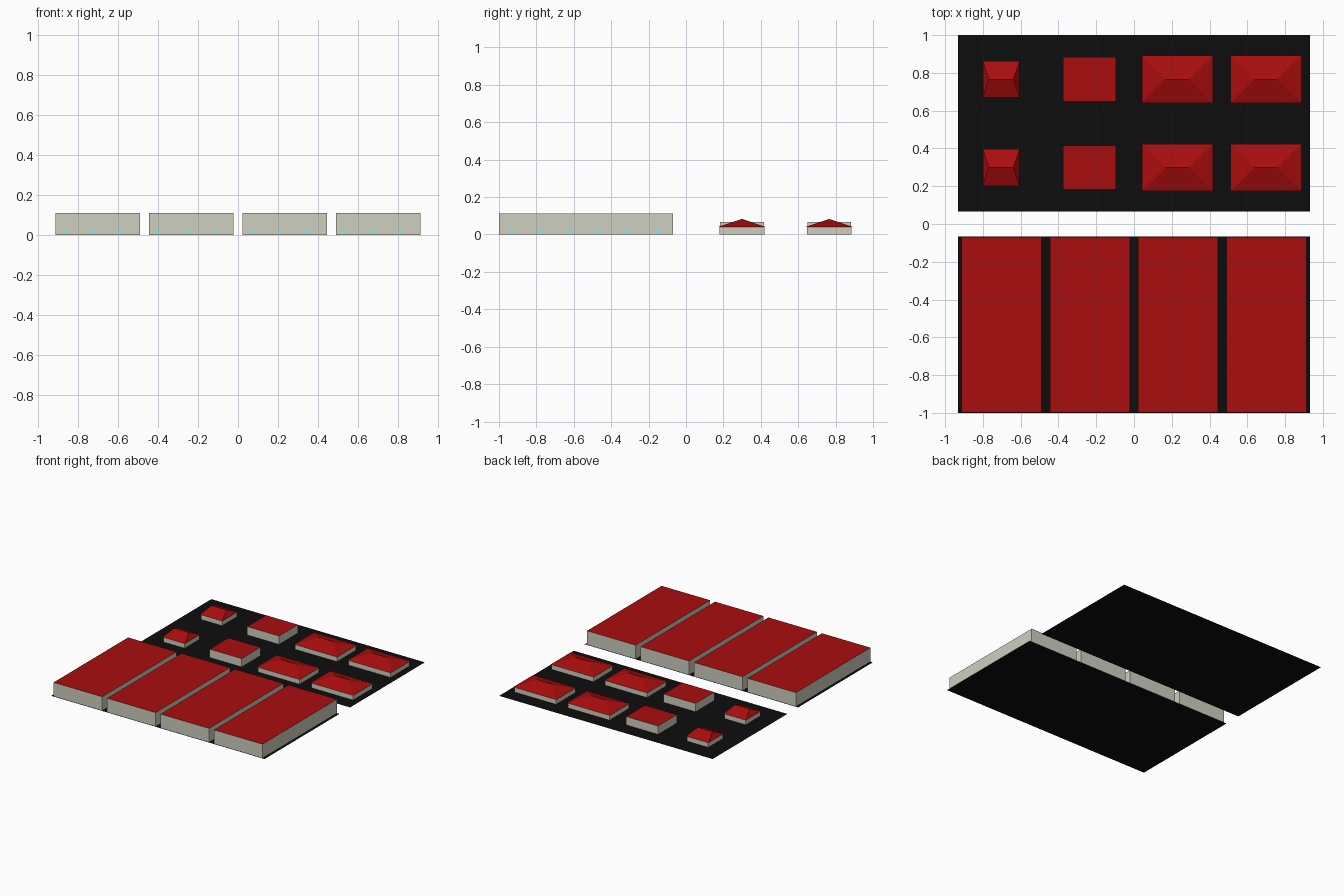
import bpy, bmesh

if "Cube" in bpy.data.objects:
    bpy.data.objects.remove(bpy.data.objects["Cube"])


def material(name, rgb):
    m = bpy.data.materials.new(name)
    m.diffuse_color = (*rgb, 1)
    m.use_nodes = True
    m.node_tree.nodes["Principled BSDF"].inputs["Base Color"].default_value = m.diffuse_color
    return m


BLACK = material("asphalt", (0.004, 0.004, 0.004))
WALL = material("plaster", (0.62, 0.62, 0.52))
RED = material("roof_red", (0.4, 0.004, 0.004))
GLASS = material("glass", (0.35, 0.75, 0.75))


def finish(name, bm, mats):
    bmesh.ops.recalc_face_normals(bm, faces=bm.faces)
    mesh = bpy.data.meshes.new(name)
    bm.to_mesh(mesh)
    bm.free()
    for m in mats:
        mesh.materials.append(m)
    obj = bpy.data.objects.new(name, mesh)
    bpy.context.collection.objects.link(obj)
    return obj


def prism(name, cx, cy, w, d, z0, z1, mats, top=None):
    """Box, or a hip roof when top gives the ridge length."""
    bm = bmesh.new()
    corners = [(-1, -1), (1, -1), (1, 1), (-1, 1)]
    low = [bm.verts.new((cx + x * w / 2, cy + y * d / 2, z0)) for x, y in corners]
    bm.faces.new(low[::-1])
    if top is None:
        high = [bm.verts.new((cx + x * w / 2, cy + y * d / 2, z1)) for x, y in corners]
        lid = bm.faces.new(high)
        lid.material_index = len(mats) - 1
        for i in range(4):
            j = (i + 1) % 4
            bm.faces.new((low[i], low[j], high[j], high[i]))
    else:
        a = bm.verts.new((cx - top / 2, cy, z1))
        b = bm.verts.new((cx + top / 2, cy, z1))
        for f in ((low[0], low[1], b, a), (low[1], low[2], b),
                  (low[2], low[3], a, b), (low[3], low[0], a)):
            bm.faces.new(f)
    return finish(name, bm, mats)


def windows(name, cx, cy, w, d, xs, ys, size, z0):
    """Small panes laid just outside all four walls."""
    bm = bmesh.new()
    e, s = 0.0012, size / 2
    for side in (-1, 1):
        for u in xs:
            y = cy + side * (d / 2 + e)
            bm.faces.new([bm.verts.new((cx + u + a * s, y, z0 + b * size))
                          for a, b in ((-1, 0), (1, 0), (1, 1), (-1, 1))])
        for u in ys:
            x = cx + side * (w / 2 + e)
            bm.faces.new([bm.verts.new((x, cy + u + a * s, z0 + b * size))
                          for a, b in ((-1, 0), (1, 0), (1, 1), (-1, 1))])
    return finish(name, bm, [GLASS])


# Ground plates
for label, cy in (("front", -0.5335), ("back", 0.5335)):
    bm = bmesh.new()
    bm.faces.new([bm.verts.new((x * 0.933, cy + y * 0.4665, 0))
                  for x, y in ((-1, -1), (1, -1), (1, 1), (-1, 1))])
    finish(label + "_ground_plate", bm, [BLACK])

# Long flat-roofed halls
for i in range(4):
    cx = (i - 1.5) * 0.467
    prism(f"hall_{i}", cx, -0.5335, 0.424, 0.93, 0.001, 0.111, [WALL, RED])
    windows(f"hall_windows_{i}", cx, -0.5335, 0.424, 0.93,
            (-0.165, -0.025, 0.11), (-0.40, -0.24, -0.09, 0.06, 0.22, 0.38), 0.025, 0.006)

# Houses: centre x, width, depth, ridge length (None = flat roof)
plan = [(-0.703, 0.195, 0.195, 0.13), (-0.235, 0.28, 0.235, None),
        (0.23, 0.375, 0.25, 0.125), (0.698, 0.375, 0.25, 0.125)]
for row, cy in enumerate((0.299, 0.766)):
    for col, (cx, w, d, ridge) in enumerate(plan):
        tag = f"{row}_{col}"
        if ridge is None:
            prism("flat_house_" + tag, cx, cy, w, d, 0.001, 0.067, [WALL, RED])
        else:
            prism("house_walls_" + tag, cx, cy, w - 0.01, d - 0.01, 0.001, 0.041, [WALL])
            prism("hip_roof_" + tag, cx, cy, w, d, 0.041, 0.083, [RED], ridge)
